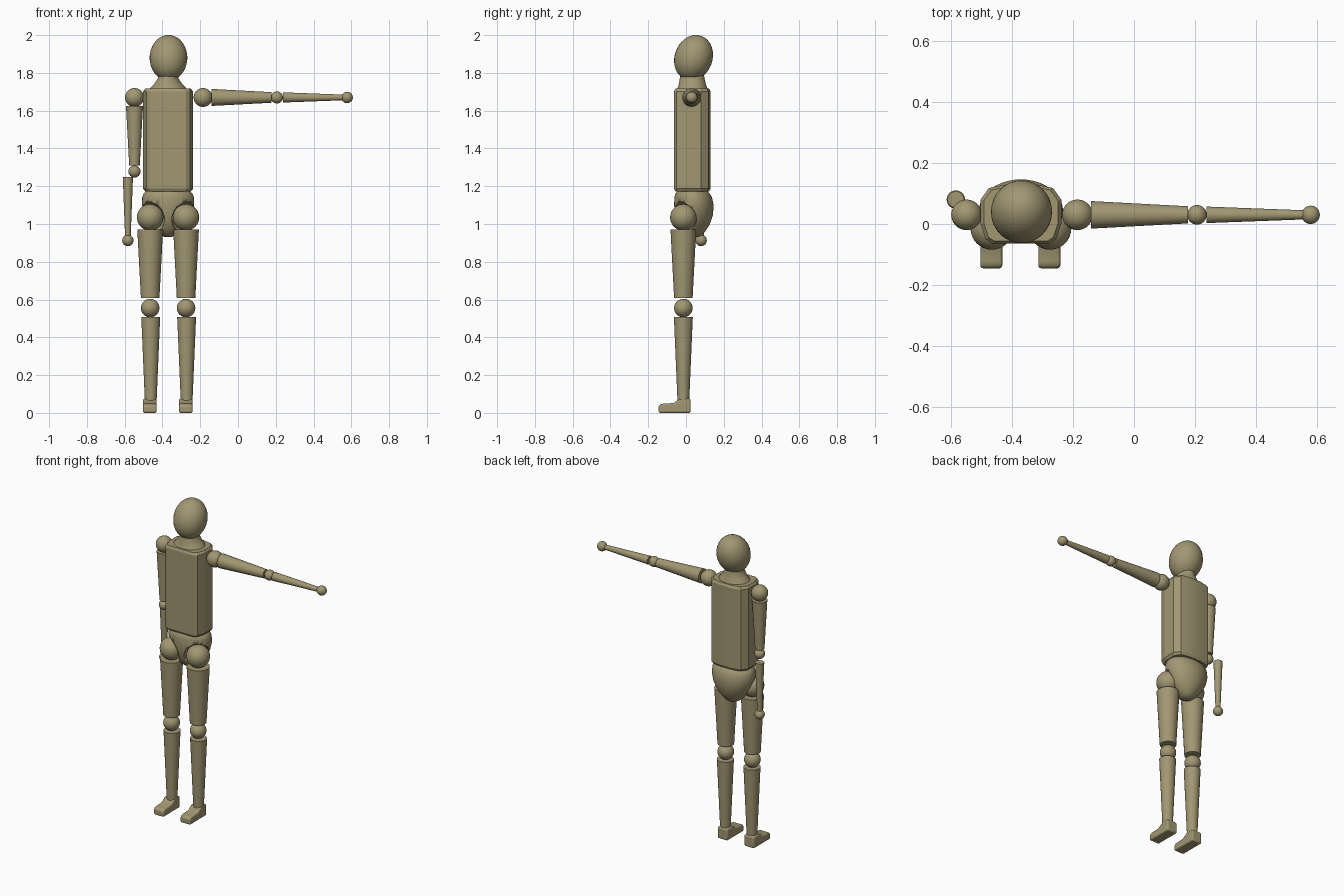
import bpy, bmesh, math
from mathutils import Vector

old = bpy.data.objects.get("Cube")
if old:
    bpy.data.objects.remove(old, do_unlink=True)

CX, Z_ARM, Y_ARM = -0.37, 1.67, 0.03   # body axis, shoulder height and depth

wood = bpy.data.materials.new("olive_tan")
wood.use_nodes = True
color = (0.36, 0.31, 0.17, 1)
wood.diffuse_color = color
wood.node_tree.nodes["Principled BSDF"].inputs["Base Color"].default_value = color


def finish(ob, name, angle=35):
    ob.name = name
    ob.data.materials.clear()
    ob.data.materials.append(wood)
    bpy.ops.object.select_all(action="DESELECT")
    ob.select_set(True)
    bpy.context.view_layer.objects.active = ob
    bpy.ops.object.shade_smooth_by_angle(angle=math.radians(angle))
    return ob


def ball(name, loc, r, scale=(1, 1, 1), tilt=0):
    bpy.ops.mesh.primitive_uv_sphere_add(segments=32, ring_count=20, radius=r,
                                         location=loc, rotation=(tilt, 0, 0))
    bpy.context.object.scale = scale
    return finish(bpy.context.object, name)


def limb(name, a, b, ra, rb):
    """Tapered cylinder from a to b."""
    a, b = Vector(a), Vector(b)
    bpy.ops.mesh.primitive_cone_add(vertices=32, radius1=ra, radius2=rb,
                                    depth=(b - a).length, location=(a + b) / 2)
    ob = bpy.context.object
    ob.rotation_euler = (b - a).to_track_quat("Z", "Y").to_euler()
    return finish(ob, name)


def loft(name, rings, angle=35):
    """Skin closed rings of points and cap both ends."""
    bm = bmesh.new()
    loops = [[bm.verts.new(p) for p in ring] for ring in rings]
    n = len(loops[0])
    for lo, hi in zip(loops, loops[1:]):
        for i in range(n):
            j = (i + 1) % n
            bm.faces.new((lo[i], lo[j], hi[j], hi[i]))
    bm.faces.new(loops[0][::-1])
    bm.faces.new(loops[-1])
    bmesh.ops.recalc_face_normals(bm, faces=bm.faces)
    me = bpy.data.meshes.new(name)
    bm.to_mesh(me)
    bm.free()
    ob = bpy.data.objects.new(name, me)
    bpy.context.collection.objects.link(ob)
    return finish(ob, name, angle)


def ellipse(z, rx, front, back, n=40):
    cy, ry = (front + back) / 2, (back - front) / 2
    return [(CX + rx * math.cos(t), cy + ry * math.sin(t), z)
            for t in (math.tau * i / n for i in range(n))]


# Head and flared neck
ball("head", (CX + 0.002, 0.04, 1.88), 0.1, (1, 1, 1.23), math.radians(-20))
loft("neck", [ellipse(1.70, 0.105, -0.055, 0.12), ellipse(1.72, 0.095, -0.045, 0.113),
              ellipse(1.74, 0.075, -0.038, 0.105), ellipse(1.77, 0.055, -0.033, 0.098),
              ellipse(1.83, 0.045, -0.02, 0.09)])

# Faceted torso with chamfered rims
half = [(0.095, -0.063), (0.115, -0.05), (0.132, 0.0), (0.132, 0.08),
        (0.105, 0.118), (0.045, 0.13)]
outline = half + [(-x, y) for x, y in reversed(half)]


def torso_ring(z, s):
    return [(CX + x * s, Y_ARM + (y - Y_ARM) * s, z) for x, y in outline]


loft("torso", [torso_ring(1.172, 0.92), torso_ring(1.187, 1),
               torso_ring(1.702, 1), torso_ring(1.717, 0.92)], 15)

# Pelvis bowl, hollowed around the hip balls
pelvis = loft("pelvis", [ellipse(*r) for r in (
    (0.932, 0.02, 0.02, 0.07), (0.945, 0.045, -0.005, 0.088),
    (0.965, 0.068, -0.025, 0.105), (1.0, 0.097, -0.045, 0.127),
    (1.05, 0.125, -0.058, 0.143), (1.10, 0.138, -0.063, 0.146),
    (1.14, 0.137, -0.061, 0.138), (1.16, 0.13, -0.057, 0.127),
    (1.175, 0.115, -0.045, 0.112))], 40)
for side in (-1, 1):
    cutter = ball("hip_cutter", (CX + side * 0.103, -0.03, 1.03), 0.086)
    cutter.hide_render = True
    cutter.hide_viewport = True
    cut = pelvis.modifiers.new("hip_socket", "BOOLEAN")
    cut.operation, cut.solver, cut.object = "DIFFERENCE", "EXACT", cutter

# Legs and feet
foot_profile = [(0.024, 0.0), (0.024, 0.075), (-0.03, 0.075), (-0.065, 0.052),
                (-0.13, 0.048), (-0.145, 0.038), (-0.145, 0.0)]
for side, tag in ((-1, "right"), (1, "left")):
    x = CX + side * 0.095
    y = -0.014
    ball(tag + "_hip", (x, y, 1.035), 0.07)
    limb(tag + "_thigh", (x, y, 0.607), (x, y, 0.97), 0.049, 0.068)
    ball(tag + "_knee", (x, y, 0.555), 0.049)
    limb(tag + "_shin", (x + 0.003, y, 0.06), (x + 0.003, y, 0.507), 0.031, 0.05)
    foot = loft(tag + "_foot", [[(x - 0.002 + dx, py, pz) for py, pz in foot_profile]
                                for dx in (-0.036, 0.036)])
    bevel = foot.modifiers.new("soft_edges", "BEVEL")
    bevel.width, bevel.segments = 0.01, 3


# Arms: shoulder, upper arm, elbow, forearm and hand along given points
def arm(tag, shoulder, upper, elbow, fore, hand):
    ball(tag + "_shoulder", shoulder, 0.05)
    limb(tag + "_upper_arm", *upper, 0.045, 0.028)
    ball(tag + "_elbow", elbow, 0.032)
    limb(tag + "_forearm", *fore, 0.027, 0.015)
    ball(tag + "_hand", hand, 0.03)


def out(x):
    return (x, Y_ARM, Z_ARM)


def down(z):
    return (-0.548, Y_ARM, z)


def low(z):
    return (-0.583, 0.08, z)


arm("left", out(-0.185), (out(-0.14), out(0.177)), out(0.206),
    (out(0.238), out(0.555)), out(0.578))
arm("right", down(Z_ARM), (down(1.625), down(1.31)), down(1.278),
    (low(1.25), low(0.935)), low(0.913))
